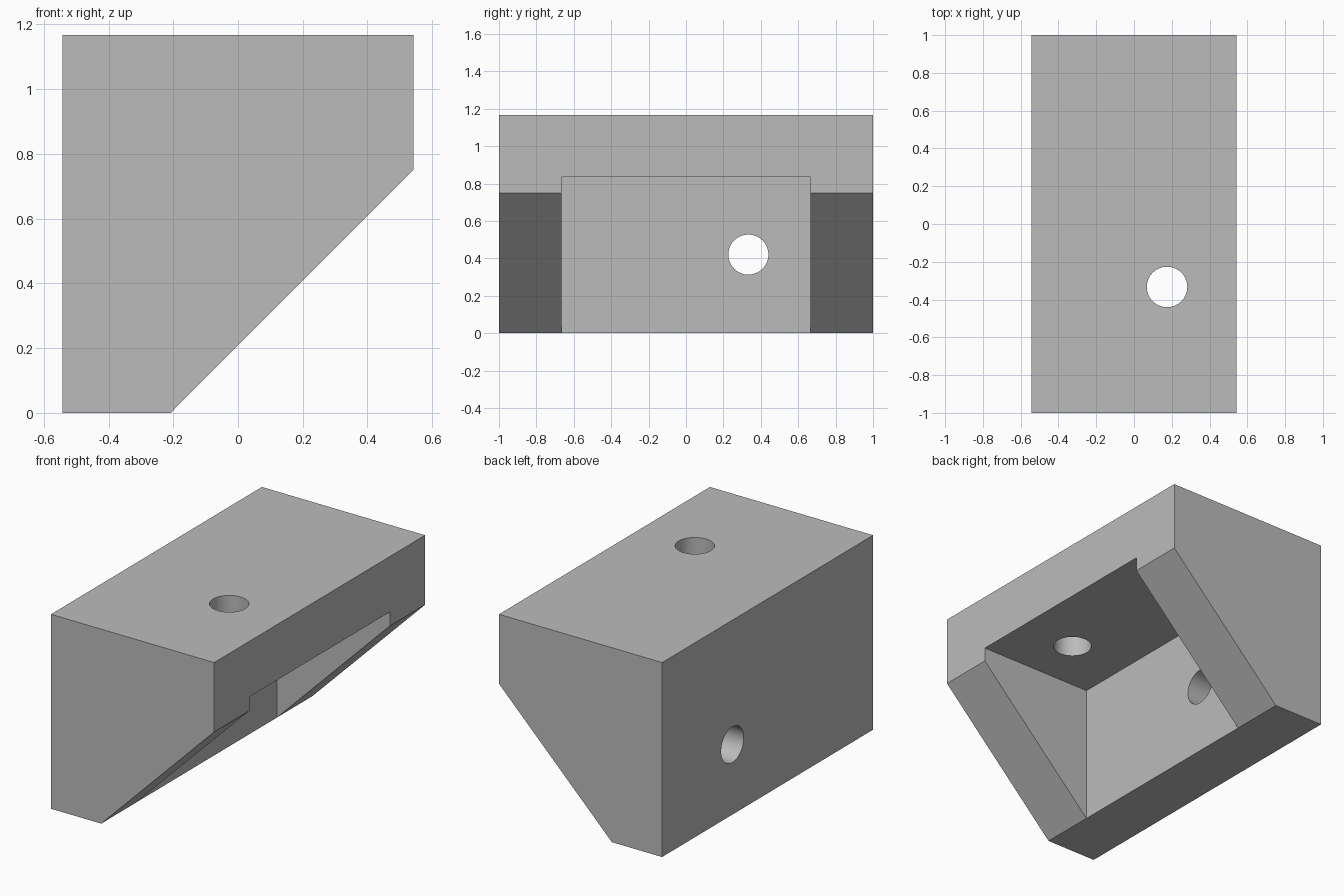
import bpy
import bmesh
from math import pi

cube = bpy.data.objects.get("Cube")
if cube:
    bpy.data.objects.remove(cube, do_unlink=True)

WIDTH, LENGTH, HEIGHT = 1.083, 2.0, 1.167
WALL = 1 / 3
HOLE_RADIUS = 0.107
LEFT, RIGHT = -WIDTH / 2, WIDTH / 2
INNER = LEFT + WALL

grey = bpy.data.materials.new("plain grey")
grey.use_nodes = True
colour = (0.5, 0.5, 0.5, 1)
grey.diffuse_color = colour
grey.node_tree.nodes["Principled BSDF"].inputs["Base Color"].default_value = colour


def extruded_profile(name, points, length):
    """Extrude an x-z outline evenly about y = 0."""
    bm = bmesh.new()
    face = bm.faces.new([bm.verts.new((x, -length / 2, z)) for x, z in points])
    grown = bmesh.ops.extrude_face_region(bm, geom=[face])["geom"]
    verts = [v for v in grown if isinstance(v, bmesh.types.BMVert)]
    bmesh.ops.translate(bm, verts=verts, vec=(0, length, 0))
    bmesh.ops.recalc_face_normals(bm, faces=bm.faces)
    mesh = bpy.data.meshes.new(name)
    bm.to_mesh(mesh)
    bm.free()
    mesh.materials.append(grey)
    obj = bpy.data.objects.new(name, mesh)
    bpy.context.collection.objects.link(obj)
    return obj


def drill(name, location, rotation):
    bpy.ops.mesh.primitive_cylinder_add(vertices=64, radius=HOLE_RADIUS, depth=WALL * 1.5,
                                        location=location, rotation=rotation)
    tool = bpy.context.object
    tool.name = name
    tool.data.materials.append(grey)
    return tool


# Bracket body with its sloping underside
bracket = extruded_profile("corner_bracket", [
    (LEFT, 0), (INNER, 0), (RIGHT, HEIGHT - 0.417), (RIGHT, HEIGHT), (LEFT, HEIGHT)], LENGTH)

# Pocket between the two end gussets, then the two bolt holes
cutters = [
    extruded_profile("pocket_cutter", [
        (INNER, -0.1), (1, -0.1), (1, HEIGHT - WALL), (INNER, HEIGHT - WALL)], LENGTH - 2 * WALL),
    drill("top_hole_cutter", (0.175, -WALL, HEIGHT - WALL / 2), (0, 0, 0)),
    drill("side_hole_cutter", (LEFT + WALL / 2, WALL, 0.42), (0, pi / 2, 0)),
]

bpy.context.view_layer.objects.active = bracket
for cutter in cutters:
    cut = bracket.modifiers.new(cutter.name, "BOOLEAN")
    cut.operation = "DIFFERENCE"
    cut.solver = "EXACT"
    cut.object = cutter
    bpy.ops.object.modifier_apply(modifier=cut.name)
    bpy.data.objects.remove(cutter, do_unlink=True)

# Smooth hole walls, sharp edges
bpy.ops.object.select_all(action="DESELECT")
bracket.select_set(True)
bpy.ops.object.shade_smooth_by_angle()
